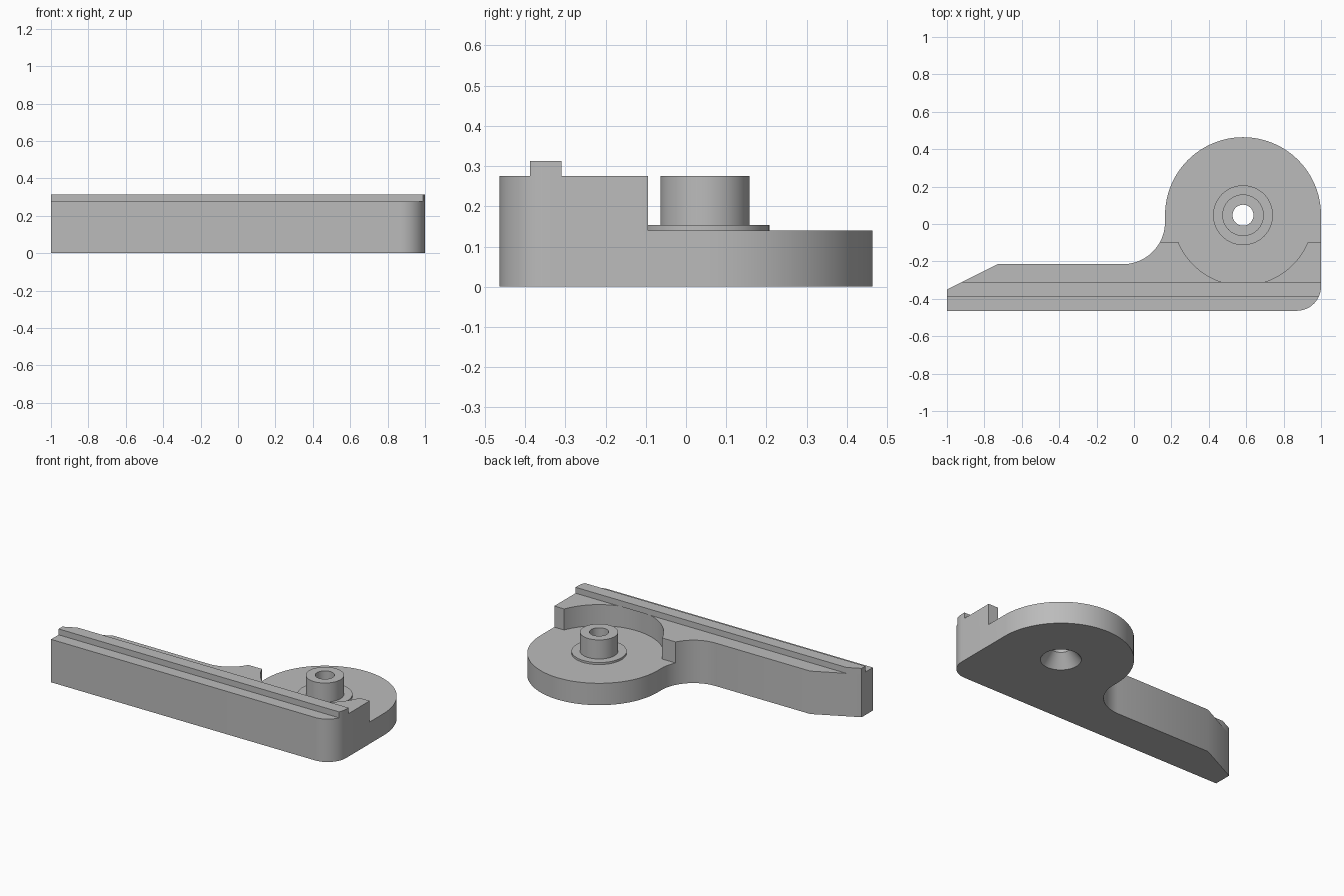
import bpy, bmesh
from math import cos, sin, pi, radians

if "Cube" in bpy.data.objects:
    bpy.data.objects.remove(bpy.data.objects["Cube"], do_unlink=True)

# Main dimensions
CX, CY, R = 0.583, 0.047, 0.417       # round plate
FRONT, FLOOR, TOP, RAIL_TOP = -0.464, 0.14, 0.275, 0.313

grey = bpy.data.materials.new("plain grey")
grey.use_nodes = True
grey.diffuse_color = (0.5, 0.5, 0.5, 1)
grey.node_tree.nodes["Principled BSDF"].inputs["Base Color"].default_value = (0.5, 0.5, 0.5, 1)


def finish(name, bm):
    bmesh.ops.recalc_face_normals(bm, faces=bm.faces)
    mesh = bpy.data.meshes.new(name)
    bm.to_mesh(mesh)
    bm.free()
    mesh.materials.append(grey)
    obj = bpy.data.objects.new(name, mesh)
    bpy.context.collection.objects.link(obj)
    return obj


def arc(cx, cy, r, start, end, n):
    angles = [radians(start + (end - start) * i / n) for i in range(n + 1)]
    return [(cx + r * cos(a), cy + r * sin(a)) for a in angles]


def prism(name, points, z0, z1):
    bm = bmesh.new()
    low = [bm.verts.new((x, y, z0)) for x, y in points]
    high = [bm.verts.new((x, y, z1)) for x, y in points]
    bm.faces.new(low)
    bm.faces.new(high)
    for i in range(len(points)):
        j = (i + 1) % len(points)
        bm.faces.new((low[i], low[j], high[j], high[i]))
    return finish(name, bm)


def box(name, x0, x1, y0, y1, z0, z1):
    return prism(name, [(x0, y0), (x1, y0), (x1, y1), (x0, y1)], z0, z1)


def lathe(name, profile, n=64, closed=False):
    """Revolve (radius, z) points about the pivot axis."""
    bm = bmesh.new()
    rings = [[bm.verts.new((CX + r * cos(2 * pi * i / n), CY + r * sin(2 * pi * i / n), z))
              for i in range(n)] for r, z in profile]
    for a, b in zip(rings, rings[1:] + (rings[:1] if closed else [])):
        for i in range(n):
            j = (i + 1) % n
            bm.faces.new((a[i], a[j], b[j], b[i]))
    if not closed:
        bm.faces.new(rings[0])
        bm.faces.new(rings[-1])
    return finish(name, bm)


def combine(obj, other, operation):
    other.hide_render = True
    mod = obj.modifiers.new("cut", "BOOLEAN")
    mod.operation, mod.solver, mod.object = operation, "EXACT", other
    bpy.context.view_layer.objects.active = obj
    bpy.ops.object.modifier_apply(modifier=mod.name)
    bpy.data.objects.remove(other, do_unlink=True)


def smooth(obj):
    bpy.ops.object.select_all(action="DESELECT")
    obj.select_set(True)
    bpy.context.view_layer.objects.active = obj
    bpy.ops.object.shade_smooth_by_angle(angle=radians(30))


# Outline: long arm, rounded front corner, round plate, hollow inner corner
fillet, hollow = 0.13, 0.226
outline = [(-1, FRONT)]
outline += arc(1 - fillet, FRONT + fillet, fillet, -90, 0, 12)
outline += arc(CX, CY, R, 0, 180, 48)
outline += arc(CX - R - hollow, -0.215 + hollow, hollow, 0, -90, 20)
outline += [(-0.73, -0.215), (-1, -0.35)]

# Body with lowered round plate, curved pocket and countersunk bore
body = prism("bracket_body", outline, 0, TOP)
combine(body, box("plate_cutter", 0.05, 1.2, -0.095, 0.6, FLOOR, 0.5), "DIFFERENCE")
pocket = lathe("pocket_cutter", [(0.375, FLOOR), (0.375, 0.5)], 96)
combine(body, pocket, "DIFFERENCE")
bore = lathe("bore_cutter", [(0.131, -0.02), (0.117, 0), (0.056, 0.08), (0.056, 0.5)])
combine(body, bore, "DIFFERENCE")
smooth(body)

# Raised rail, trimmed to the outline at both ends
rail = prism("top_rail", outline, TOP, RAIL_TOP)
combine(rail, box("rail_trim", -1.2, 1.2, -0.388, -0.31, 0.2, 0.4), "INTERSECT")
smooth(rail)

# Hollow pivot boss with its shoulder ring
boss = lathe("pivot_boss", [(0.056, FLOOR), (0.16, FLOOR), (0.16, 0.153),
                            (0.111, 0.153), (0.111, TOP), (0.056, TOP)], closed=True)
smooth(boss)
